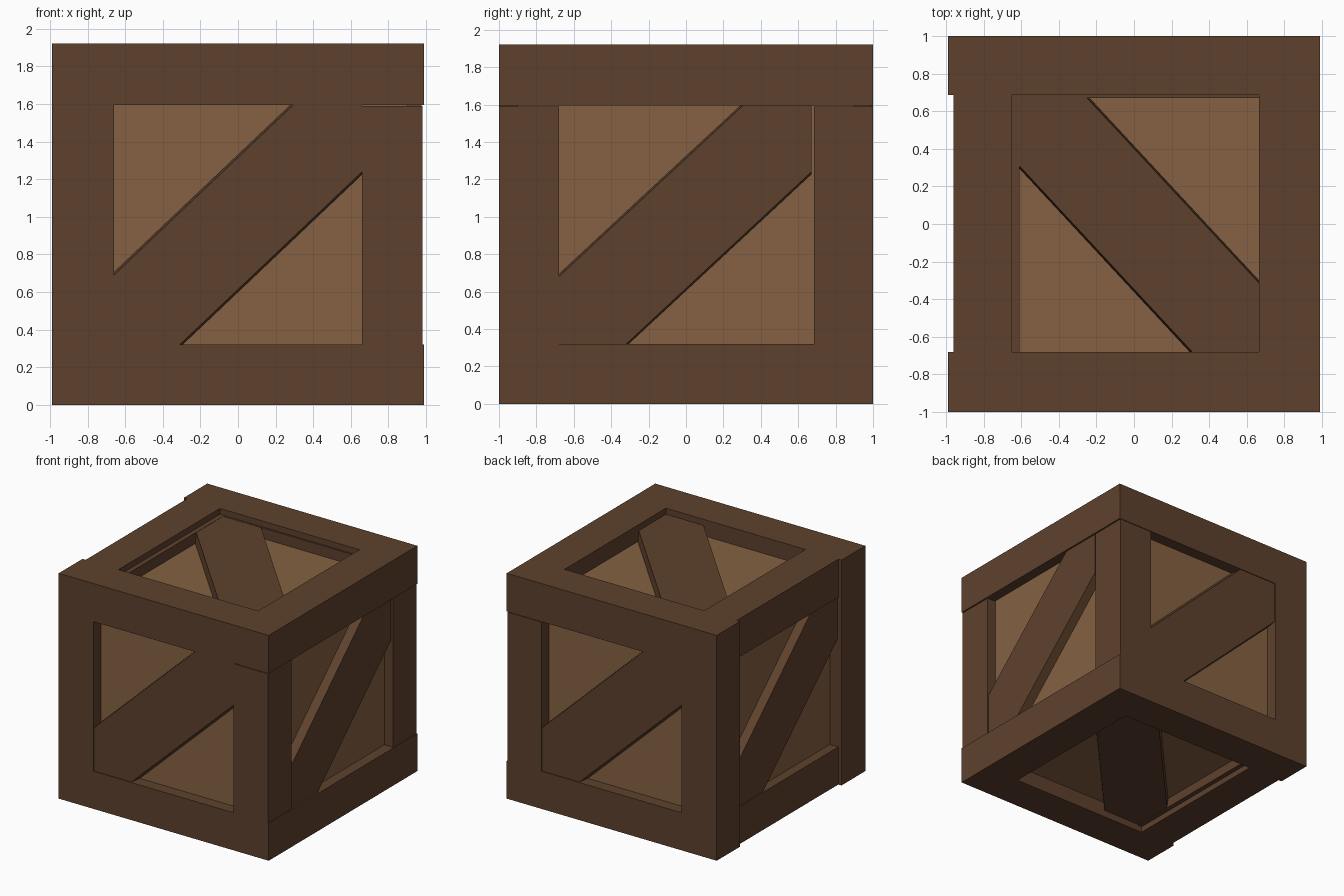
import bpy, bmesh

if "Cube" in bpy.data.objects:
    bpy.data.objects.remove(bpy.data.objects["Cube"])


def material(name, rgb):
    m = bpy.data.materials.new(name)
    m.diffuse_color = (*rgb, 1.0)
    m.use_nodes = True
    m.node_tree.nodes["Principled BSDF"].inputs["Base Color"].default_value = m.diffuse_color
    return m


DARK = material("dark_wood", (0.112, 0.053, 0.026))
LIGHT = material("light_wood", (0.235, 0.120, 0.055))


def finish(name, bm, mat):
    bmesh.ops.recalc_face_normals(bm, faces=bm.faces[:])
    me = bpy.data.meshes.new(name)
    bm.to_mesh(me)
    bm.free()
    me.materials.append(mat)
    ob = bpy.data.objects.new(name, me)
    bpy.context.collection.objects.link(ob)
    return ob


def box(name, x, y, z, mat=DARK):
    bm = bmesh.new()
    bmesh.ops.create_cube(bm, size=1.0)
    for v in bm.verts:
        v.co = [r[0] + (c + 0.5) * (r[1] - r[0]) for c, r in zip(v.co, (x, y, z))]
    return finish(name, bm, mat)


def brace(name, a, b, outer, inner, place, w=0.36, flare=0.018):
    """Diagonal board filling an opening corner to corner, sides slightly tapered."""
    bm = bmesh.new()
    loops = []
    for depth, s in ((outer, w), (inner, w + flare)):
        pts = [(a[0], b[0]), (a[0] + s, b[0]), (a[1], b[1] - s),
               (a[1], b[1]), (a[1] - s, b[1]), (a[0], b[0] + s)]
        loops.append([bm.verts.new(place(p, q, depth)) for p, q in pts])
    for lp in loops:
        bm.faces.new(lp)
    for i in range(6):
        j = (i + 1) % 6
        bm.faces.new((loops[0][i], loops[0][j], loops[1][j], loops[1][i]))
    return finish(name, bm, DARK)


H = 1.92
LOW, HIGH = 0.32, 1.60

# Inner box whose faces show as the recessed panels
box("panel_box", (-0.88, 0.90), (-0.90, 0.90), (0.13, 1.78), LIGHT)

# Corner posts: left pair full height and proud, right pair between the rails
for side, y in (("front", (-1.0, -0.68)), ("back", (0.685, 1.0))):
    box(side + "_left_post", (-0.99, -0.66), y, (0, H))
    box(side + "_right_post", (0.66, 0.982), y, (LOW, HIGH - 0.01))

# Rails at the bottom and top of every side
for level, z in (("bottom", (0, LOW)), ("top", (HIGH - 0.005, H))):
    box(level + "_front_rail", (-0.66, 0.665), (-1.0, -0.68), z)
    box(level + "_back_rail", (-0.66, 0.665), (0.685, 1.0), z)
    box(level + "_right_rail", (0.665, 0.99), (-1.0, 1.0), z)
    box(level + "_left_rail", (-0.96, -0.65), (-0.68, 0.685), z)

# Narrow ledges just inside the top and bottom openings
for level, z in (("bottom", (0.05, 0.2)), ("top", (1.7, 1.87))):
    box(level + "_left_ledge", (-0.66, -0.61), (-0.685, 0.69), z)
    box(level + "_back_ledge", (-0.61, 0.67), (0.67, 0.69), z)

# Diagonal braces on the four sides
zr = (LOW, HIGH)
ar = (-0.67, 0.66)
brace("front_brace", ar, zr, 0.993, 0.88, lambda a, b, d: (a, -d, b))
brace("right_brace", (-0.68, 0.67), zr, 0.975, 0.87, lambda a, b, d: (d, a, b))
brace("back_brace", ar, zr, 0.993, 0.88, lambda a, b, d: (-a, d, b))
brace("left_brace", (-0.685, 0.68), zr, 0.953, 0.86, lambda a, b, d: (-d, -a, b))

# Diagonal braces on the lid and the base
br = (-0.68, 0.675)
brace("top_brace", (-0.67, 0.615), br, 1.868, 1.75, lambda a, b, d: (-a, b, d))
brace("bottom_brace", (-0.67, 0.615), br, 0.055, 0.16, lambda a, b, d: (-a, -b, d))
